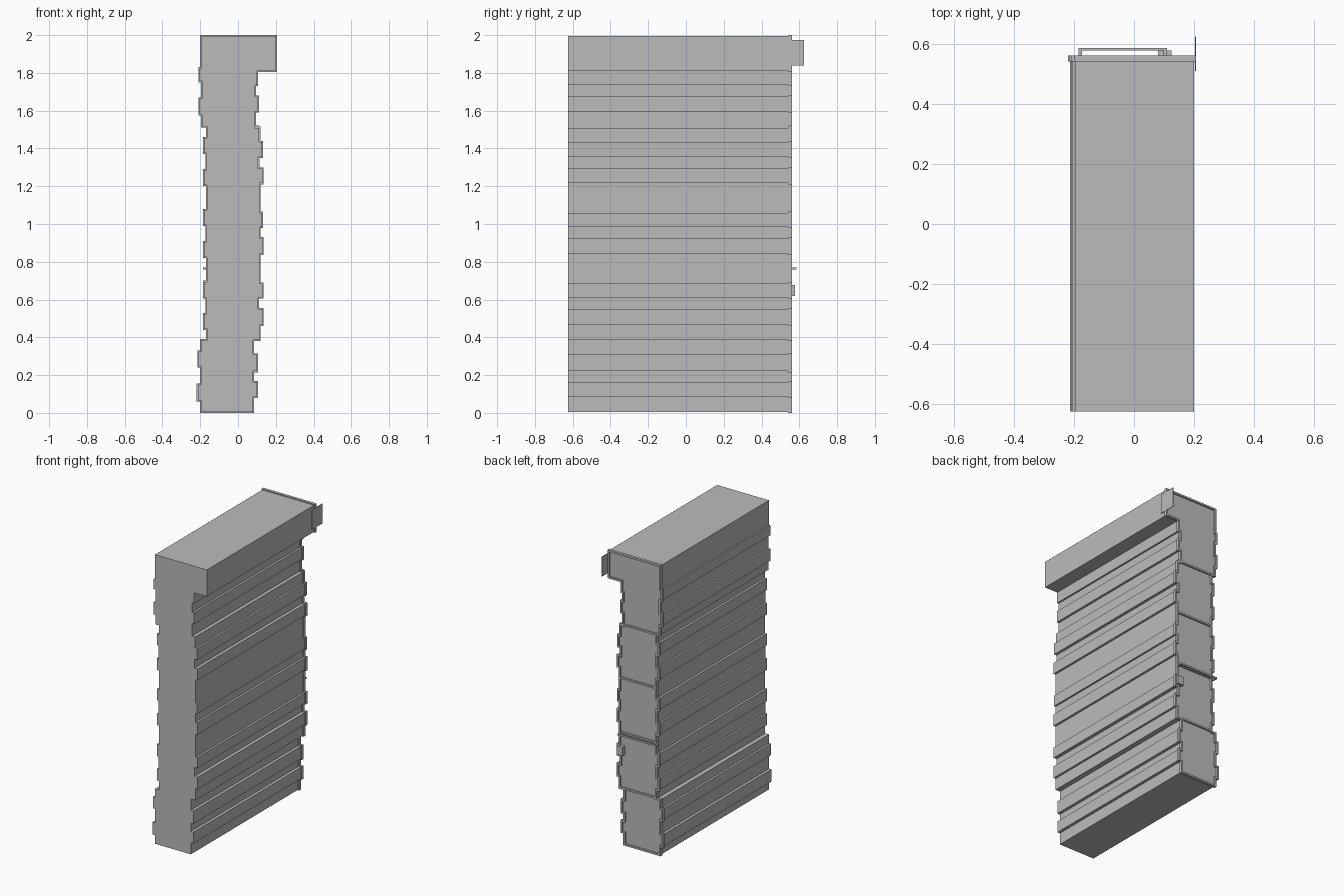
import bpy, bmesh

if "Cube" in bpy.data.objects:
    bpy.data.objects.remove(bpy.data.objects["Cube"])

# (top z, x) steps of the ribbed cross-section, from the ground up
RIGHT = [(.08, .085), (.17, .105), (.215, .085), (.315, .105), (.38, .085), (.46, .12),
         (.555, .135), (.605, .112), (.69, .135), (.835, .12), (.93, .135), (.978, .12),
         (1.065, .132), (1.21, .12), (1.3, .135), (1.35, .113), (1.44, .132), (1.515, .118),
         (1.59, .094), (1.68, .11), (1.73, .095), (1.805, .107), (2, .206)]
LEFT = [(.06, -.2), (.155, -.219), (.24, -.2), (.33, -.215), (.39, -.2), (.44, -.17),
        (.53, -.186), (.605, -.173), (.7, -.186), (.82, -.17), (.91, -.186), (.99, -.173),
        (1.08, -.186), (1.2, -.17), (1.29, -.186), (1.37, -.173), (1.46, -.186), (1.51, -.17),
        (1.575, -.196), (1.67, -.21), (1.75, -.197), (1.83, -.21), (2, -.2)]
LIP = 0.006      # how far the rim stands out from the body

grey = bpy.data.materials.new("plain_grey")
grey.diffuse_color = (0.5, 0.5, 0.5, 1)
grey.use_nodes = True
grey.node_tree.nodes["Principled BSDF"].inputs["Base Color"].default_value = grey.diffuse_color


def side(steps):
    pts, z = [], 0
    for top, x in steps:
        pts += [(x, z), (x, top)]
        z = top
    return pts


def offset(pts, d):
    """Move a right-angled outline outward by d."""
    out, n = [], len(pts)
    for i, (x, z) in enumerate(pts):
        nx = nz = 0
        for a, b in ((pts[i - 1], pts[i]), (pts[i], pts[(i + 1) % n])):
            dx, dz = b[0] - a[0], b[1] - a[1]
            if abs(dx) > abs(dz):
                nz = -1 if dx > 0 else 1
            else:
                nx = 1 if dz > 0 else -1
        out.append((x + nx * d, z + nz * d))
    return out


def finish(name, bm):
    bmesh.ops.recalc_face_normals(bm, faces=bm.faces)
    me = bpy.data.meshes.new(name)
    bm.to_mesh(me)
    bm.free()
    me.materials.append(grey)
    bpy.context.collection.objects.link(bpy.data.objects.new(name, me))


def loft(name, sections, ring=False):
    """Join outlines given as (offset, y); a ring closes on itself."""
    bm = bmesh.new()
    loops = [[bm.verts.new((x, y, z)) for x, z in offset(outline, d)] for d, y in sections]
    pairs = list(zip(loops, loops[1:])) + ([(loops[-1], loops[0])] if ring else [])
    n = len(outline)
    for a, b in pairs:
        for i in range(n):
            j = (i + 1) % n
            bm.faces.new((a[i], a[j], b[j], b[i]))
    if not ring:
        bm.faces.new(loops[0])
        bm.faces.new(loops[-1])
    finish(name, bm)


def box(name, lo, hi):
    bm = bmesh.new()
    bmesh.ops.create_cube(bm, size=1)
    for v in bm.verts:
        v.co = [(lo[k] + hi[k]) / 2 + v.co[k] * (hi[k] - lo[k]) for k in range(3)]
    finish(name, bm)


outline = side(RIGHT) + side(LEFT)[::-1]

# Ribbed body with an overhanging top, and the raised rim around the back end
loft("ribbed_body", [(-LIP, -.625), (-LIP, .55)])
loft("back_rim", [(0, .541), (0, .561), (-.012, .561), (-.012, .541)], ring=True)

# Ridges between the back panels
for i, z in enumerate((.39, .77, 1.145, 1.515)):
    box(f"panel_ridge_{i + 1}", (-.168, .545, z - .006), (.112, .561, z + .006))

# Rail across the back on two short posts
box("rail_bar", (-.185, .578, .759), (.11, .586, .771))
for i, x in enumerate((-.185, .098)):
    box(f"rail_post_{i + 1}", (x, .55, .759), (x + .012, .58, .771))

# Latch block and the thin plate at the top corner
box("latch_block", (.08, .548, .62), (.125, .577, .678))
box("corner_plate", (.203, .51, 1.84), (.207, .625, 1.975))
